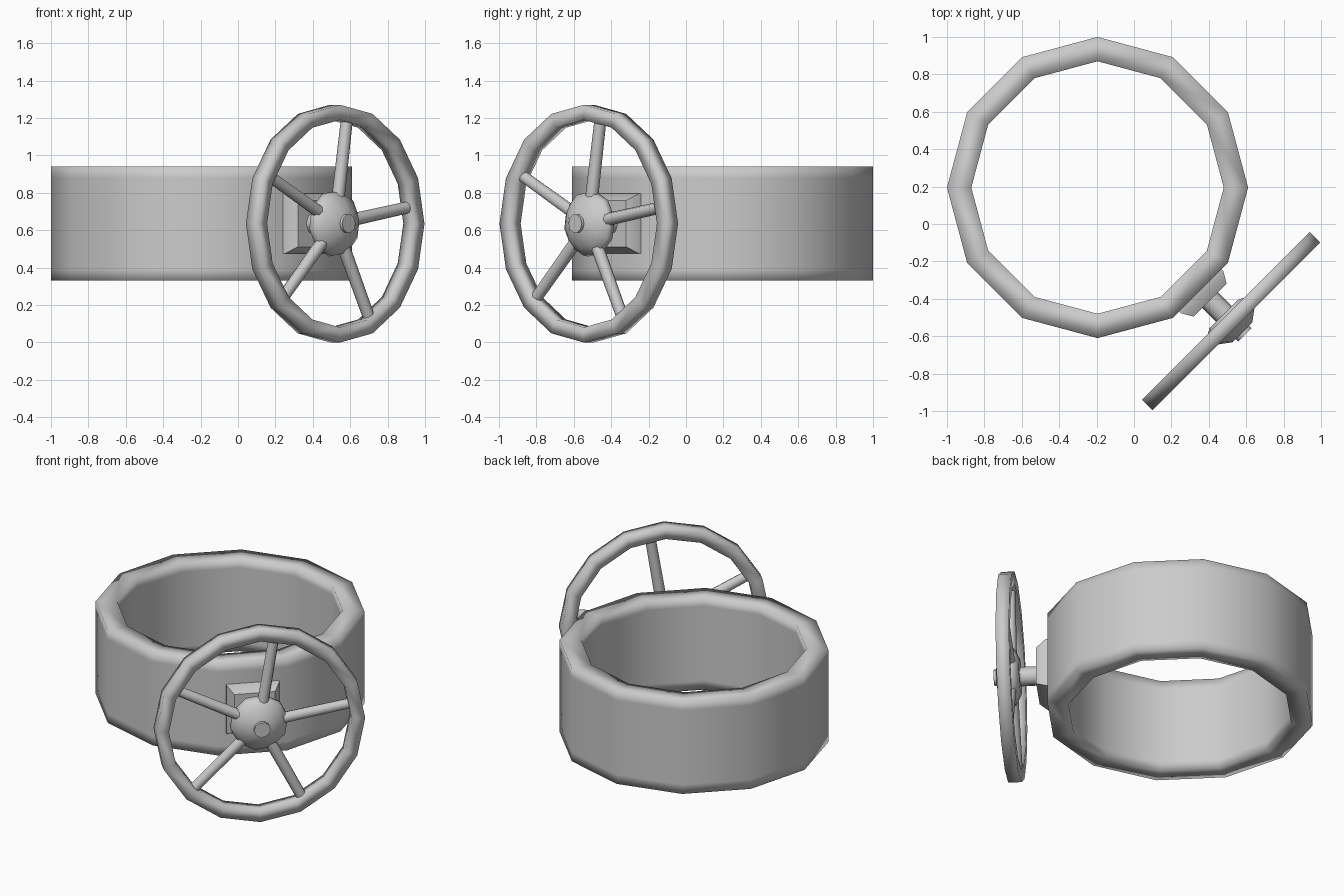
import bpy, bmesh, math
from mathutils import Matrix, Vector

if "Cube" in bpy.data.objects:
    bpy.data.objects.remove(bpy.data.objects["Cube"])

R2 = math.sqrt(0.5)
WHEEL_Z = 0.635
# Valve frame: local z points out along (1,-1,0), local y is up
AXIS = Matrix(((R2, 0, R2, 0), (R2, 0, -R2, 0), (0, 1, 0, WHEEL_Z), (0, 0, 0, 1)))


def finish(bm, name, matrix, angle=180):
    bmesh.ops.recalc_face_normals(bm, faces=bm.faces)
    me = bpy.data.meshes.new(name)
    bm.to_mesh(me)
    bm.free()
    ob = bpy.data.objects.new(name, me)
    bpy.context.collection.objects.link(ob)
    ob.matrix_world = matrix
    me.shade_smooth()
    if angle < 180:
        me.set_sharp_from_angle(angle=math.radians(angle))
    return ob


def lathe(name, profile, sides, matrix, closed=False, start=0.0, angle=180):
    """Spin (radius, height) points around z; closed joins last ring to first."""
    bm = bmesh.new()
    rings = []
    for r, h in profile:
        rings.append([bm.verts.new((r * math.cos(start + math.tau * i / sides),
                                    r * math.sin(start + math.tau * i / sides), h))
                      for i in range(sides)])
    pairs = list(zip(rings, rings[1:]))
    if closed:
        pairs.append((rings[-1], rings[0]))
    else:
        bm.faces.new(rings[0])
        bm.faces.new(rings[-1])
    for a, b in pairs:
        for i in range(sides):
            j = (i + 1) % sides
            bm.faces.new((a[i], a[j], b[j], b[i]))
    return finish(bm, name, matrix, angle)


# Pipe ring: twelve-sided, with support loops near both rims
z0, z1, ro, ri, e = 0.33, 0.94, 0.805, 0.675, 0.06
lathe("pipe_ring", [(ro, z0), (ro, z0 + e), (ro, z1 - e), (ro, z1),
                    (ri, z1), (ri, z1 - e), (ri, z0 + e), (ri, z0)],
      12, Matrix.Translation((-0.195, 0.195, 0)), closed=True)

# Square mounting block tapering outwards
lathe("mounting_block", [(0.16 / R2, 0.49), (0.16 / R2, 0.515), (0.124 / R2, 0.576)],
      4, AXIS, start=math.pi / 4, angle=50)

# Stem and its protruding tip
lathe("stem", [(0.06, 0.56), (0.06, 0.70)], 8, AXIS, angle=50)
lathe("stem_tip", [(0.05, 0.78), (0.05, 0.838)], 10, AXIS, angle=50)

# Domed hub
lathe("wheel_hub", [(0.11, 0.68), (0.178, 0.715), (0.172, 0.75), (0.13, 0.78), (0.075, 0.82)],
      10, AXIS, start=math.radians(9))

# Wheel rim with a square section
lathe("wheel_rim", [(0.635, 0.695), (0.635, 0.775), (0.555, 0.775), (0.555, 0.695)],
      16, AXIS, closed=True)

# Five spokes
for k in range(5):
    a = math.radians(9 + 72 * k)
    turn = Matrix.Rotation(a, 4, 'Z') @ Matrix.Rotation(math.pi / 2, 4, 'Y')
    lathe(f"spoke_{k + 1}", [(0.035, 0.10), (0.032, 0.58)], 8,
          AXIS @ Matrix.Translation((0, 0, 0.735)) @ turn, angle=50)
